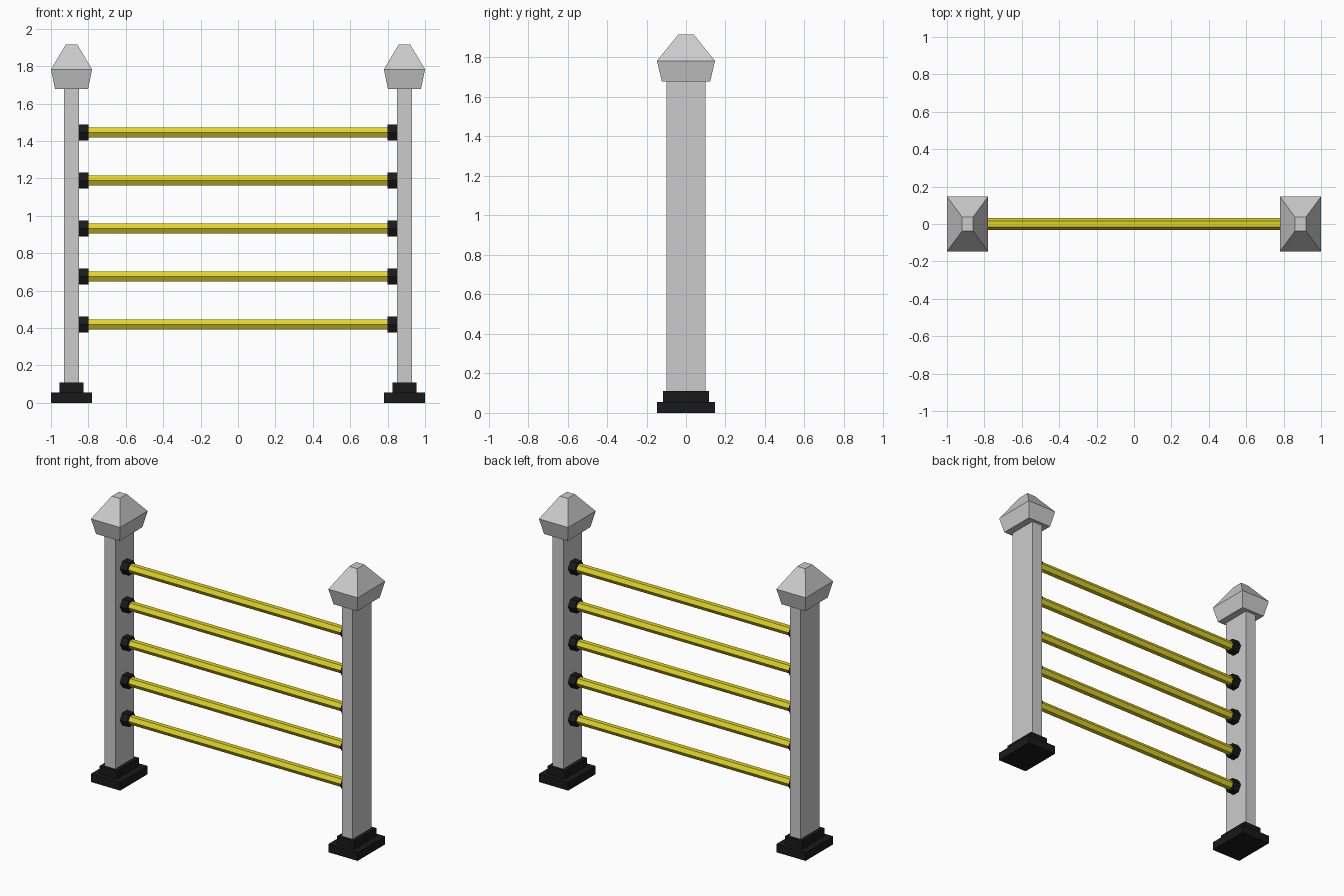
import bpy, bmesh
from math import pi, cos, sin

if "Cube" in bpy.data.objects:
    bpy.data.objects.remove(bpy.data.objects["Cube"])


def material(name, rgb):
    m = bpy.data.materials.new(name)
    m.diffuse_color = (*rgb, 1)
    m.use_nodes = True
    m.node_tree.nodes["Principled BSDF"].inputs["Base Color"].default_value = m.diffuse_color
    return m


BLACK = material("black", (0.01, 0.01, 0.01))
YELLOW = material("yellow", (0.75, 0.66, 0.02))


def loft(name, rings, mat=None):
    """Closed solid through a list of equal-length point rings."""
    bm = bmesh.new()
    loops = [[bm.verts.new(p) for p in ring] for ring in rings]
    n = len(loops[0])
    for a, b in zip(loops, loops[1:]):
        for i in range(n):
            j = (i + 1) % n
            bm.faces.new((a[i], a[j], b[j], b[i]))
    bm.faces.new(loops[0][::-1])
    bm.faces.new(loops[-1])
    bmesh.ops.recalc_face_normals(bm, faces=bm.faces)
    mesh = bpy.data.meshes.new(name)
    bm.to_mesh(mesh)
    bm.free()
    if mat:
        mesh.materials.append(mat)
    ob = bpy.data.objects.new(name, mesh)
    bpy.context.collection.objects.link(ob)
    return ob


def rect(cx, hx, hy, z):
    return [(cx + sx * hx, sy * hy, z)
            for sx, sy in ((-1, -1), (1, -1), (1, 1), (-1, 1))]


def hex_bar(name, x0, x1, z, r, mat):
    ring = [(r * cos(i * pi / 3), z + r * sin(i * pi / 3)) for i in range(6)]
    return loft(name, [[(x, y, h) for y, h in ring] for x in (x0, x1)], mat)


# Posts with stepped feet and tapered caps
for side, s in (("left", -1), ("right", 1)):
    cx = s * 0.89
    loft(side + "_foot", [rect(cx, 0.11, 0.147, 0), rect(cx, 0.11, 0.147, 0.055),
                          rect(cx, 0.065, 0.117, 0.055), rect(cx, 0.065, 0.117, 0.11)], BLACK)
    loft(side + "_post", [rect(cx, 0.04, 0.10, 0.11), rect(cx, 0.04, 0.10, 1.677)])
    loft(side + "_cap", [rect(cx, 0.088, 0.122, 1.677), rect(cx, 0.11, 0.147, 1.783),
                         rect(cx, 0.03, 0.038, 1.917)])

# Rails with a socket at each end
for k in range(5):
    z = 0.42 + k * 0.2565
    hex_bar(f"rail_{k + 1}", -0.805, 0.805, z, 0.031, YELLOW)
    for side, s in (("left", -1), ("right", 1)):
        hex_bar(f"{side}_socket_{k + 1}", s * 0.80, s * 0.85, z, 0.049, BLACK)
